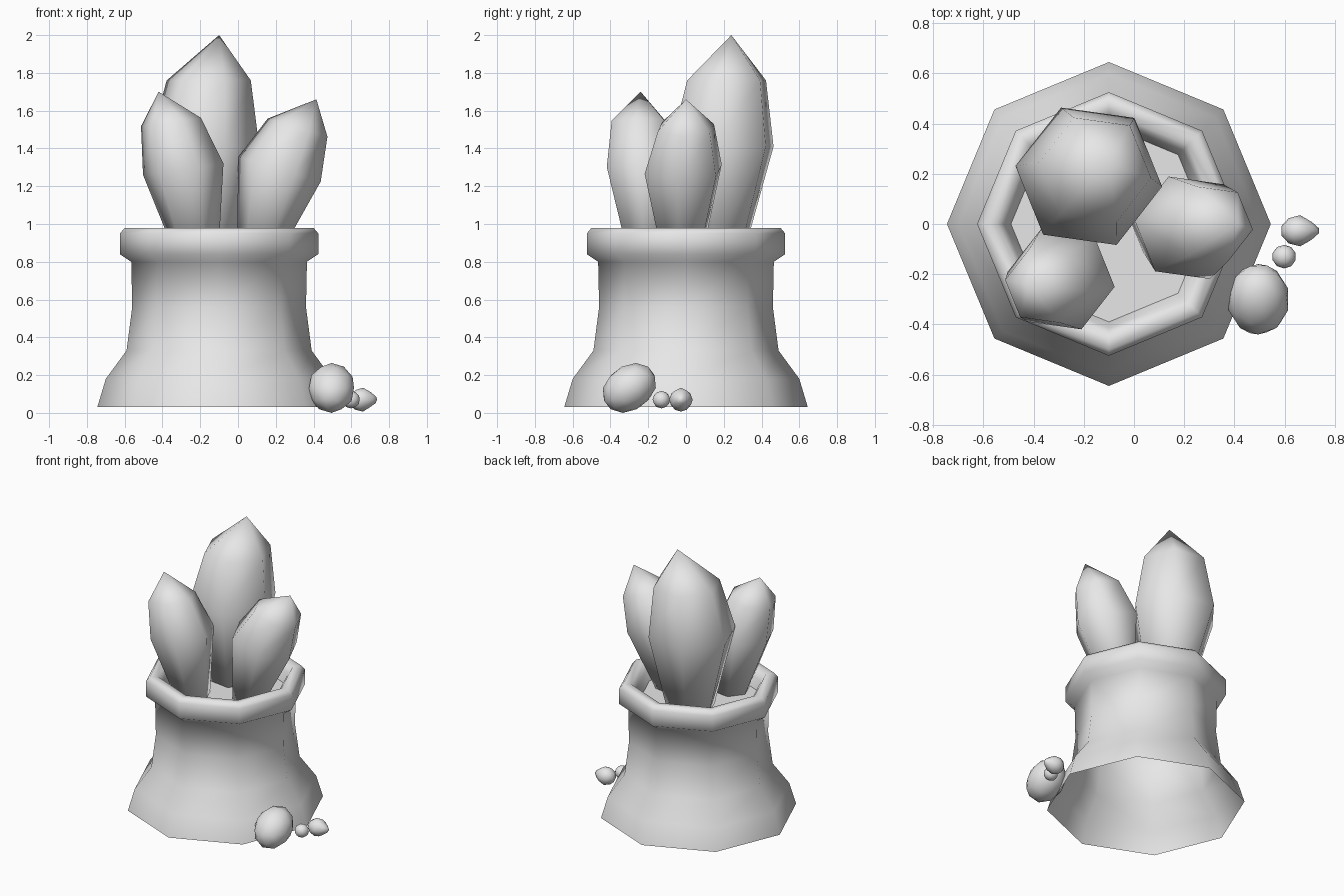
import bpy, bmesh, math
from mathutils import Vector

if "Cube" in bpy.data.objects:
    bpy.data.objects.remove(bpy.data.objects["Cube"])

stone_grey = bpy.data.materials.new("stone_grey")
stone_grey.use_nodes = True
GREY = (0.8, 0.8, 0.8, 1)
stone_grey.diffuse_color = GREY
stone_grey.node_tree.nodes["Principled BSDF"].inputs["Base Color"].default_value = GREY


def finish(bm, name, smooth=True):
    """Turn a bmesh into a named, shaded object."""
    for f in bm.faces:
        f.smooth = smooth
    mesh = bpy.data.meshes.new(name)
    bm.to_mesh(mesh)
    bm.free()
    mesh.materials.append(stone_grey)
    obj = bpy.data.objects.new(name, mesh)
    bpy.context.collection.objects.link(obj)
    return obj


def ring(bm, centre, radius, sides, turn=0, slope=0):
    """A ring of vertices, optionally tipped along x."""
    verts = []
    for i in range(sides):
        a = turn + math.tau * i / sides
        dx, dy = radius * math.cos(a), radius * math.sin(a)
        verts.append(bm.verts.new(Vector(centre) + Vector((dx, dy, slope * dx))))
    return verts


def bridge(bm, low, high):
    n = len(low)
    for i in range(n):
        j = (i + 1) % n
        bm.faces.new((low[i], low[j], high[j], high[i]))


# Flared eight-sided pot with a thick rolled rim, open underneath
POT_X = -0.1
profile = [(0.645, 0.03), (0.60, 0.18), (0.49, 0.33), (0.46, 0.56), (0.465, 0.80),
           (0.525, 0.84), (0.525, 0.95), (0.50, 0.98), (0.445, 0.975),
           (0.415, 0.93), (0.39, 0.86)]
bm = bmesh.new()
rings = [ring(bm, (POT_X, 0, z), r, 8) for r, z in profile]
for low, high in zip(rings, rings[1:]):
    bridge(bm, low, high)
finish(bm, "pot")

# Floor inside the rim
bm = bmesh.new()
bm.faces.new(ring(bm, (POT_X, 0, 0.86), 0.392, 8))
finish(bm, "pot_floor", smooth=False)


# Pointed six-sided crystals, each given as base, belly, shoulder and tip
def crystal(name, sections, tip, slope=0):
    bm = bmesh.new()
    turn = math.radians(-8)
    rings = [ring(bm, c, r, 6, turn, slope if k else 0)
             for k, (c, r) in enumerate(sections)]
    for low, high in zip(rings, rings[1:]):
        bridge(bm, low, high)
    bm.faces.new(rings[0][::-1])
    top = bm.verts.new(tip)
    last = rings[-1]
    for i in range(6):
        bm.faces.new((last[i], last[(i + 1) % 6], top))
    finish(bm, name)


crystal("tall_crystal",
        [((-0.15, 0.16, 0.85), 0.16), ((-0.18, 0.19, 1.41), 0.295),
         ((-0.155, 0.215, 1.76), 0.225)], (-0.1, 0.24, 2.0))
crystal("right_crystal",
        [((-0.22, -0.2, 0.85), 0.118), ((-0.29, -0.22, 1.29), 0.215),
         ((-0.355, -0.245, 1.54), 0.16)], (-0.42, -0.24, 1.7), 0.14)
crystal("left_crystal",
        [((0.11, -0.02, 0.85), 0.118), ((0.22, -0.015, 1.29), 0.22),
         ((0.315, 0, 1.51), 0.16)], (0.415, 0, 1.66), -0.3)


# Rounded low-poly stones beside the pot
def stone(name, centre, size, lean=0, taper=0):
    bm = bmesh.new()
    bmesh.ops.create_icosphere(bm, subdivisions=2, radius=1)
    for v in bm.verts:
        x, y, z = v.co
        squeeze = 1 - taper * max(x, 0)
        v.co = Vector(centre) + Vector((x * size[0], (y * squeeze + lean * z) * size[1],
                                        z * squeeze * size[2]))
    finish(bm, name)


stone("large_stone", (0.495, -0.3, 0.132), (0.125, 0.14, 0.132), 0.25)
stone("small_stone", (0.598, -0.13, 0.07), (0.048, 0.047, 0.046))
stone("outer_stone", (0.662, -0.027, 0.07), (0.078, 0.062, 0.063), 0, 0.5)
